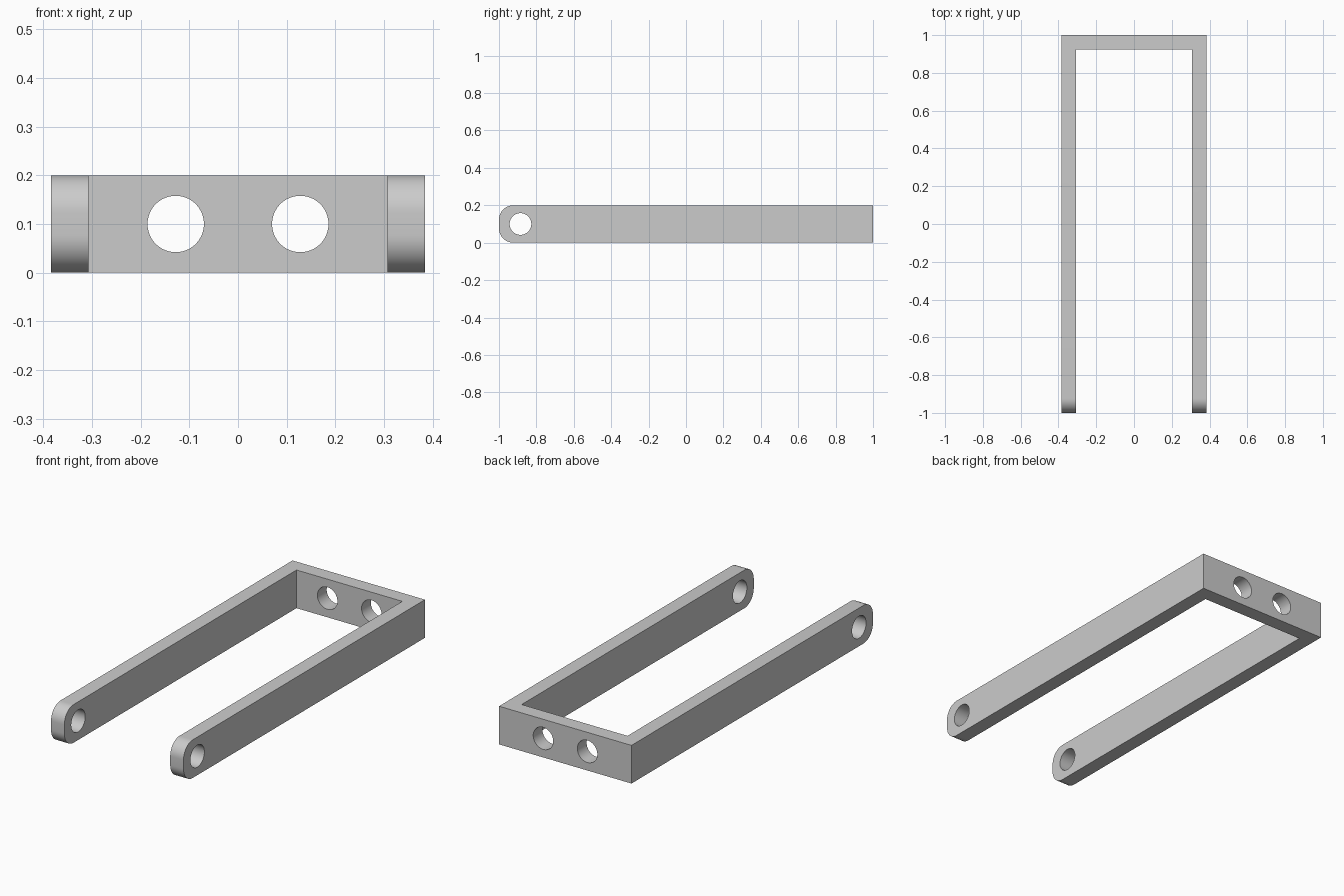
import bpy, bmesh, math

cube = bpy.data.objects.get("Cube")
if cube:
    bpy.data.objects.remove(cube, do_unlink=True)

HALF_W, HALF_L, HEIGHT, THICK = 0.384, 1.0, 0.2, 0.077
HOLE_R = 0.058
MID_Z = HEIGHT / 2

# Plain grey finish
grey = bpy.data.materials.new("plain grey")
grey.use_nodes = True
colour = (0.6, 0.6, 0.6, 1)
grey.diffuse_color = colour
grey.node_tree.nodes["Principled BSDF"].inputs["Base Color"].default_value = colour

# U-shaped bracket: two arms joined by a back bar
inner = HALF_W - THICK
half = [(HALF_W, HALF_L), (HALF_W, -HALF_L), (inner, -HALF_L), (inner, HALF_L - THICK)]
outline = half + [(-x, y) for x, y in reversed(half)]
bm = bmesh.new()
base = bm.faces.new([bm.verts.new((x, y, 0)) for x, y in outline])
top = bmesh.ops.extrude_face_region(bm, geom=[base])["geom"]
bmesh.ops.translate(bm, vec=(0, 0, HEIGHT),
                    verts=[v for v in top if isinstance(v, bmesh.types.BMVert)])

# Rounded arm tips
tips = [e for e in bm.edges
        if all(v.co.y < -HALF_L + 0.001 for v in e.verts)
        and abs(e.verts[0].co.z - e.verts[1].co.z) < 0.001]
bmesh.ops.bevel(bm, geom=tips, offset=THICK, segments=12, profile=0.5, affect='EDGES')
bmesh.ops.recalc_face_normals(bm, faces=bm.faces)
mesh = bpy.data.meshes.new("bracket")
bm.to_mesh(mesh)
bm.free()
bracket = bpy.data.objects.new("bracket", mesh)
bpy.context.collection.objects.link(bracket)
mesh.materials.append(grey)


def drill(name, location, rotation, depth):
    """Cut a round hole through the bracket."""
    bpy.ops.mesh.primitive_cylinder_add(vertices=64, radius=HOLE_R, depth=depth,
                                        location=location, rotation=rotation)
    cutter = bpy.context.object
    cutter.name = name
    cutter.hide_render = True
    cutter.data.materials.append(grey)
    mod = bracket.modifiers.new(name, 'BOOLEAN')
    mod.operation, mod.solver, mod.object = 'DIFFERENCE', 'EXACT', cutter
    bpy.ops.object.select_all(action='DESELECT')
    bracket.select_set(True)
    bpy.context.view_layer.objects.active = bracket
    bpy.ops.object.modifier_apply(modifier=mod.name)
    bpy.data.objects.remove(cutter, do_unlink=True)


# Pivot hole through both arms, and two mounting holes in the back bar
drill("pivot_hole", (0, -0.885, MID_Z), (0, math.pi / 2, 0), 1)
for side in (-1, 1):
    drill("mounting_hole", (side * 0.128, HALF_L - THICK / 2, MID_Z), (math.pi / 2, 0, 0), 0.3)

bpy.ops.object.shade_smooth_by_angle(angle=math.radians(30))
